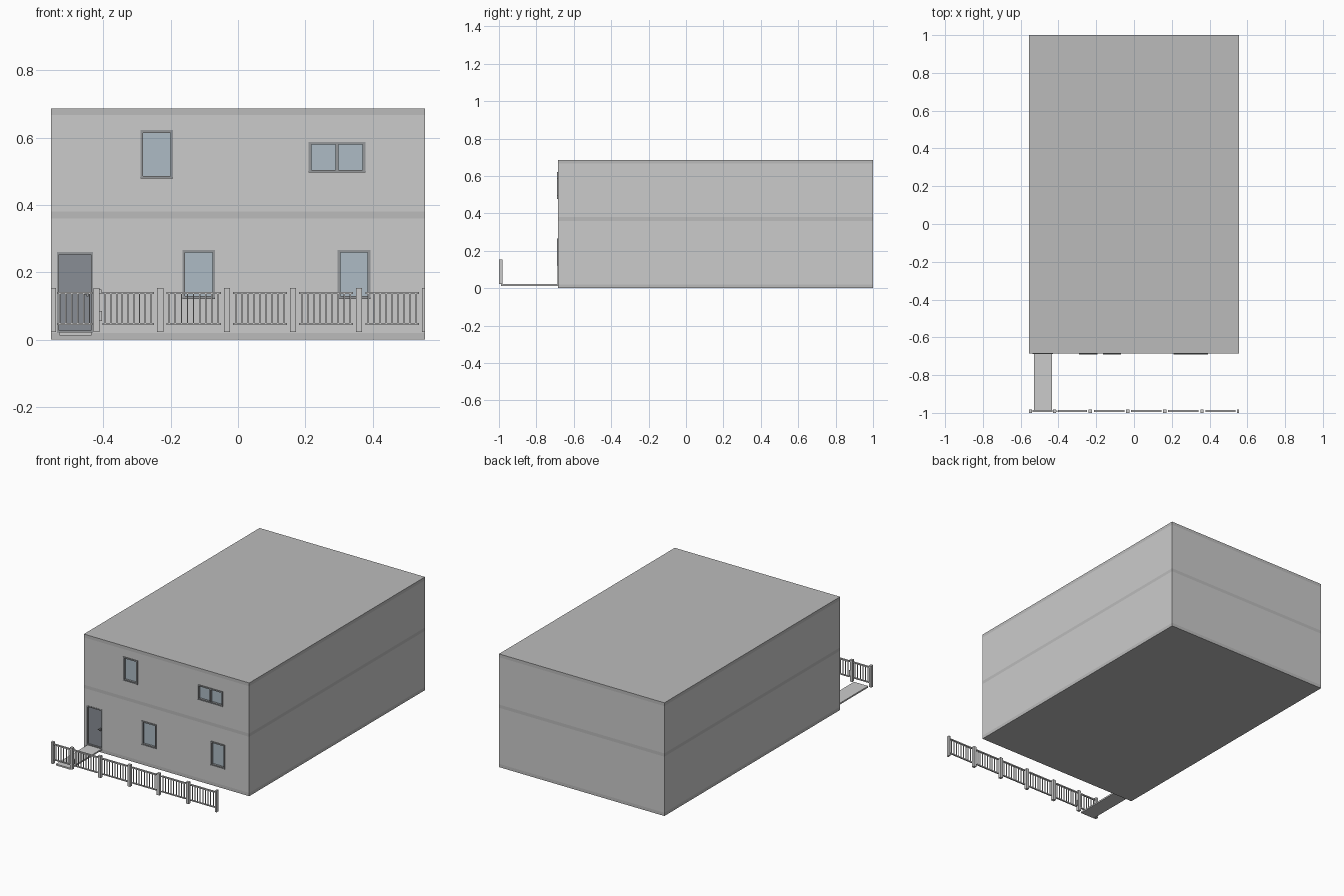
import bpy, bmesh
from mathutils import Matrix, Vector

if "Cube" in bpy.data.objects:
    bpy.data.objects.remove(bpy.data.objects["Cube"])

X, YF, YB = 0.555, -0.685, 1.0      # half width, front wall, back wall


def mat(name, col):
    m = bpy.data.materials.new(name)
    m.diffuse_color = (*col, 1)
    m.use_nodes = True
    m.node_tree.nodes["Principled BSDF"].inputs["Base Color"].default_value = m.diffuse_color
    return m


GLASS = mat("glass", (0.42, 0.5, 0.56))
DOOR = mat("door_grey", (0.25, 0.27, 0.3))
TRIM = mat("frame_grey", (0.3, 0.31, 0.32))
BAND = mat("slab_grey", (0.5, 0.5, 0.5))


def boxes(name, items, material=None):
    """One object out of boxes given as (x0, x1, y0, y1, z0, z1)."""
    bm = bmesh.new()
    for x0, x1, y0, y1, z0, z1 in items:
        c = Vector(((x0 + x1) / 2, (y0 + y1) / 2, (z0 + z1) / 2))
        bmesh.ops.create_cube(bm, size=1, matrix=Matrix.Translation(c) @
                              Matrix.Diagonal((x1 - x0, y1 - y0, z1 - z0, 1)))
    me = bpy.data.meshes.new(name)
    bm.to_mesh(me)
    bm.free()
    ob = bpy.data.objects.new(name, me)
    bpy.context.collection.objects.link(ob)
    if material:
        me.materials.append(material)
    return ob


def frame(x0, x1, y0, y1, z0, z1, t):
    """Four bars around a rectangular opening."""
    return [(x0, x0 + t, y0, y1, z0, z1), (x1 - t, x1, y0, y1, z0, z1),
            (x0 + t, x1 - t, y0, y1, z1 - t, z1), (x0 + t, x1 - t, y0, y1, z0, z0 + t)]


def storey(name, z0, z1, openings):
    """Wall block with recesses cut into the front."""
    wall = boxes(name, [(-X, X, YF, YB, z0, z1)])
    cut = boxes(name + "_cutter", [(a, b, YF - 0.05, YF + 0.02, c, d) for a, b, c, d in openings])
    cut.hide_render = True
    m = wall.modifiers.new("openings", 'BOOLEAN')
    m.object, m.operation, m.solver = cut, 'DIFFERENCE', 'EXACT'
    bpy.context.view_layer.objects.active = wall
    bpy.ops.object.modifier_apply(modifier=m.name)
    bpy.data.objects.remove(cut)


# Building: slabs and two storeys
door = (-0.538, -0.43, 0.02, 0.26)
lower = [(-0.165, -0.068, 0.121, 0.267), (0.296, 0.393, 0.121, 0.267)]
upper = [(-0.29, -0.193, 0.478, 0.622), (0.21, 0.378, 0.496, 0.587)]
for name, z0, z1 in (("ground_slab", 0, 0.02), ("floor_slab", 0.36, 0.38), ("roof_slab", 0.667, 0.687)):
    boxes(name, [(-X, X, YF, YB, z0, z1)], BAND)
storey("lower_walls", 0.02, 0.36, lower + [(door[0], door[1], 0.0, door[3])])
storey("upper_walls", 0.38, 0.667, upper)

# Windows: frame, sill, glass, and a mullion on the wide one
for i, (x0, x1, z0, z1) in enumerate(lower + upper):
    bars = frame(x0, x1, YF - 0.004, YF + 0.019, z0, z1, 0.008)
    bars.append((x0, x1, YF - 0.006, YF, z0, z0 + 0.004))
    if x1 - x0 > 0.12:
        xm = (x0 + x1) / 2
        bars.append((xm - 0.004, xm + 0.004, YF - 0.002, YF + 0.019, z0 + 0.008, z1 - 0.008))
    boxes(f"window_frame_{i}", bars, TRIM)
    boxes(f"window_glass_{i}", [(x0 + 0.007, x1 - 0.007, YF + 0.009, YF + 0.014,
                                 z0 + 0.007, z1 - 0.007)], GLASS)

# Front door with frame and handle
x0, x1, z0, z1 = door
boxes("door_frame", frame(x0, x1, YF - 0.002, YF + 0.019, z0, z1, 0.007), TRIM)
boxes("door_panel", [(x0 + 0.006, x1 - 0.006, YF + 0.008, YF + 0.016, z0 + 0.006, z1 - 0.006)], DOOR)
boxes("door_handle", [(-0.45, -0.444, YF - 0.003, YF + 0.009, 0.128, 0.142),
                      (-0.46, -0.444, YF - 0.004, YF, 0.134, 0.138)], TRIM)

# Garden path
boxes("path", [(-0.53, -0.435, -0.99, YF, 0.013, 0.022)])

# Fence: posts, then rails and balusters in each bay
posts = [(-0.556, -0.541), (-0.429, -0.412), (-0.241, -0.222), (-0.042, -0.024),
         (0.154, 0.172), (0.351, 0.369), (0.546, 0.556)]
boxes("fence_posts", [(a, b, -1.0, -0.982, 0.022, 0.153) for a, b in posts])
for i, (left, right) in enumerate(zip(posts, posts[1:])):
    gap = 0.003 if i == 0 else 0.009
    a, b = left[1] + gap, right[0] - gap
    parts = [(a, b, -0.996, -0.986, 0.135, 0.142), (a, b, -0.995, -0.987, 0.043, 0.049)]
    n = 6 if i == 0 else 9
    for k in range(n):
        x = a + (k + 0.5) * (b - a) / n
        parts.append((x - 0.002, x + 0.002, -0.993, -0.989, 0.049, 0.135))
    boxes("gate" if i == 0 else f"fence_panel_{i}", parts)

# Gate latch and hinge blocks beside the gate post
boxes("gate_latch", [(-0.412, -0.405, -0.995, -0.987, 0.135, 0.149),
                     (-0.412, -0.404, -0.995, -0.987, 0.055, 0.085)])
